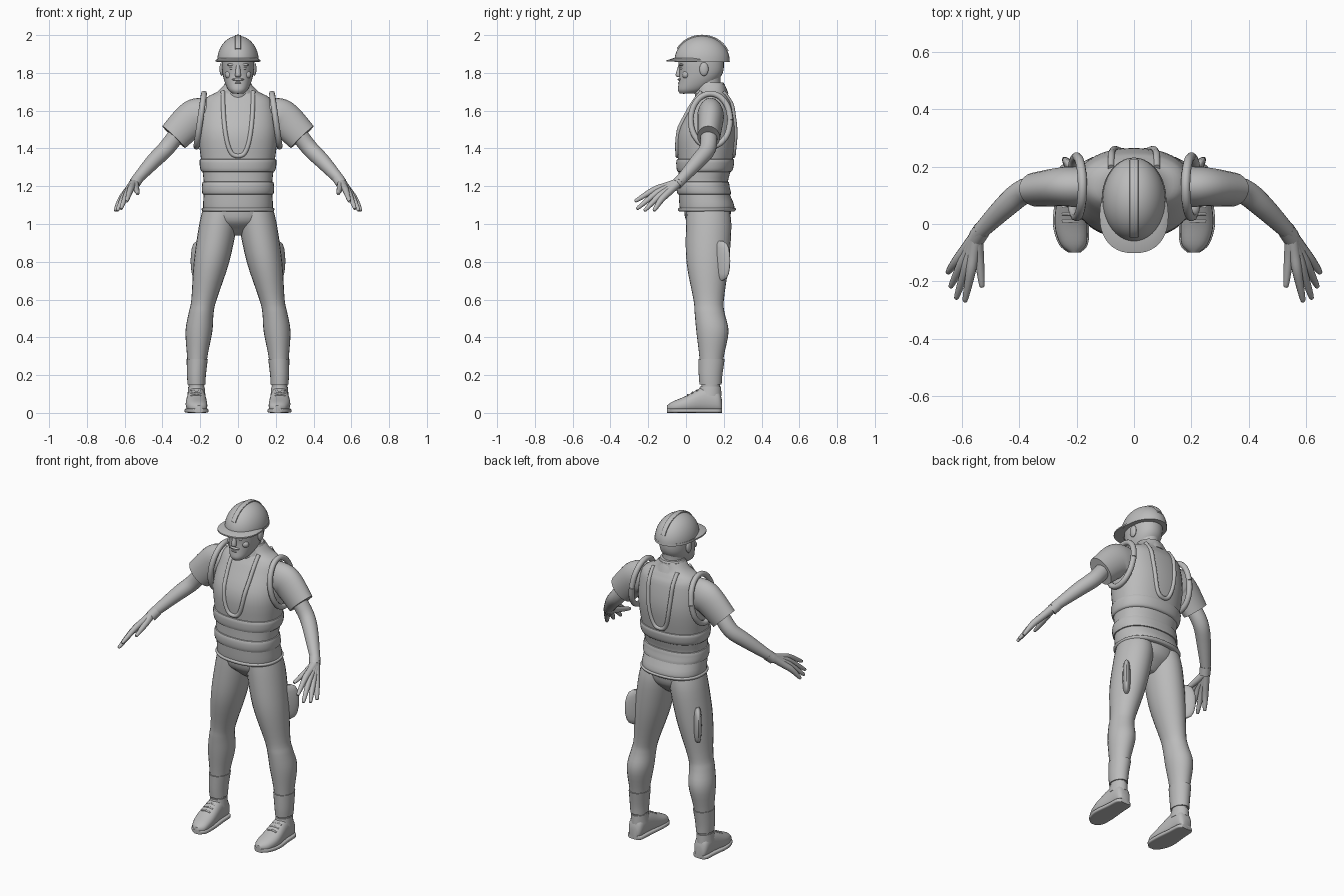
import bpy, bmesh, math
from mathutils import Vector, Matrix

if "Cube" in bpy.data.objects:
    bpy.data.objects.remove(bpy.data.objects["Cube"])

X, Y, Z = Matrix.Identity(3)
SQUARENESS = 2.3

grey = bpy.data.materials.new("plain grey")
grey.use_nodes = True
grey.diffuse_color = (.5, .5, .5, 1)
grey.node_tree.nodes["Principled BSDF"].inputs["Base Color"].default_value = grey.diffuse_color


def finish(name, bm, mirror):
    """Turn a bmesh into a smooth shaded object, mirrored in x on request."""
    bmesh.ops.recalc_face_normals(bm, faces=bm.faces)
    mesh = bpy.data.meshes.new(name)
    bm.to_mesh(mesh)
    bm.free()
    for poly in mesh.polygons:
        poly.use_smooth = True
    mesh.set_sharp_from_angle(angle=math.radians(45))
    mesh.materials.append(grey)
    obj = bpy.data.objects.new(name, mesh)
    bpy.context.collection.objects.link(obj)
    if mirror:
        obj.modifiers.new("mirror", "MIRROR").use_mirror_merge = False


def spline(rows, steps):
    """Pass a smooth curve through rows of any width."""
    rows = [Vector(row) for row in rows]
    result = []
    for i, (p, q) in enumerate(zip(rows, rows[1:])):
        before = rows[max(i - 1, 0)]
        after = rows[min(i + 2, len(rows) - 1)]
        m, n = (q - before) / 2, (after - p) / 2
        for s in range(steps):
            t = s / steps
            result.append(p + m * t + (3 * (q - p) - 2 * m - n) * t * t
                          + (2 * (p - q) + m + n) * t ** 3)
    return result + [rows[-1]]


def loft(name, rows, ref=X, axis=None, ratio=1, power=2, sides=24, steps=4, mirror=False):
    """Skin rounded rings; a row holds centre x, y, z, a radius and maybe a second radius."""
    rows = spline([row if len(row) > 4 else (*row, row[3] * ratio) for row in rows], steps)
    bm = bmesh.new()
    rings = []
    for i, row in enumerate(rows):
        centre = Vector(row[:3])
        ahead, behind = rows[min(i + 1, len(rows) - 1)], rows[max(i - 1, 0)]
        along = axis or (Vector(ahead[:3]) - Vector(behind[:3])).normalized()
        u = (ref - along * ref.dot(along)).normalized()
        v = along.cross(u)
        ring = []
        for k in range(sides):
            angle = math.tau * k / sides
            c, s = math.cos(angle), math.sin(angle)
            c = math.copysign(abs(c) ** (2 / power), c)
            s = math.copysign(abs(s) ** (2 / power), s)
            ring.append(bm.verts.new(centre + u * c * row[3] + v * s * row[4]))
        rings.append(ring)
    for low, high in zip(rings, rings[1:]):
        for k in range(sides):
            n = (k + 1) % sides
            bm.faces.new((low[k], low[n], high[n], high[k]))
    bm.faces.new(rings[0])
    bm.faces.new(rings[-1])
    finish(name, bm, mirror)


def tube(name, points, radius, ref=X, mirror=False):
    """Round cord along a path."""
    loft(name, [(*point, radius) for point in points], ref, sides=10, mirror=mirror)


def blob(name, centre, size, mirror=False):
    """Ellipsoid for small facial forms."""
    bm = bmesh.new()
    bmesh.ops.create_uvsphere(bm, u_segments=20, v_segments=12, radius=1,
                              matrix=Matrix.LocRotScale(Vector(centre), None, Vector(size)))
    finish(name, bm, mirror)


# Vest body
torso = [(0, .11, 1.07, .18, .14), (0, .11, 1.1, .185, .145), (0, .09, 1.2, .18, .13),
         (0, .1, 1.3, .19, .14), (0, .11, 1.48, .21, .155), (0, .135, 1.62, .19, .115),
         (0, .14, 1.67, .165, .09), (0, .14, 1.7, .11, .075), (0, .135, 1.74, .07, .07)]
loft("vest_body", torso, axis=Z, power=SQUARENESS, sides=40)
fine_torso = spline(torso, 12)


def torso_ring(z, grow=0):
    """Ring of the vest at a height, grown outwards."""
    near = min(fine_torso, key=lambda row: abs(row[2] - z))
    return (0, near[1], z, near[3] + grow, near[4] + grow)


def torso_point(x, z, side):
    """Point on the front or back of the vest."""
    ring = torso_ring(z)
    depth = ring[4] * (1 - abs(x / ring[3]) ** SQUARENESS) ** (1 / SQUARENESS)
    return (x, ring[1] + side * depth, z)


# Raised bands and hem around the waist
for name, middle, half in (("lower_band", 1.19, .035), ("upper_band", 1.31, .035), ("vest_hem", 1.075, .01)):
    turns = [math.pi * i / 8 for i in range(9)]
    loft(name, [torso_ring(middle - half * math.cos(t), .015 * abs(math.sin(t)) ** .5 - .004) for t in turns],
         axis=Z, power=SQUARENESS, sides=40, steps=1)

# U shaped neck trims
for name, side in (("front_neck_trim", -1), ("back_neck_trim", 1)):
    path = []
    for i in range(17):
        turn = math.pi * i / 16
        across = math.copysign(abs(math.cos(turn)) ** .7, math.cos(turn))
        path.append(torso_point(.08 * across, 1.7 - .34 * math.sin(turn), side))
    tube(name, path, .012, Y)

# Collar
loft("collar", [(0, .135, 1.69, .09), (0, .133, 1.72, .08), (0, .13, 1.75, .068)], axis=Z)

# Armhole trims, leaning in towards the shoulder
turns = [math.tau * i / 12 for i in range(13)]
tube("armhole_trims", [(.2 - .02 * math.sin(t), .13 + .105 * math.cos(t), 1.55 + .14 * math.sin(t))
                       for t in turns], .016, mirror=True)

# Sleeves and arms
loft("sleeves", [(.12, .13, 1.58, .06), (.2, .13, 1.57, .07), (.25, .13, 1.55, .068), (.34, .12, 1.46, .06)],
     Y, ratio=1.4, mirror=True)
loft("forearms", [(.31, .12, 1.49, .045), (.38, .115, 1.4, .044), (.45, .06, 1.33, .04), (.55, -.04, 1.22, .026)],
     Y, mirror=True)
tube("wrist_cuffs", [(.53, -.02, 1.24), (.55, -.05, 1.21)], .031, Y, mirror=True)

# Hands: knuckles are spread evenly, each finger tapers to its tip
wrist, first, last = Vector((.55, -.04, 1.22)), Vector((.57, -.17, 1.18)), Vector((.62, -.13, 1.13))
tips = {"index_fingers": (.59, -.27, 1.12), "middle_fingers": (.62, -.26, 1.08),
        "ring_fingers": (.64, -.22, 1.07), "little_fingers": (.65, -.17, 1.07)}


def finger(name, knuckle, tip):
    end = tip.lerp(knuckle, .1)
    loft(name, [(*wrist, .023), (*wrist.lerp(knuckle, .5), .02), (*knuckle, .017), (*end, .01), (*tip, .003)],
         sides=12, mirror=True)


for i, (name, tip) in enumerate(tips.items()):
    finger(name, first.lerp(last, i / 3), Vector(tip))
finger("thumbs", Vector((.54, -.12, 1.19)), Vector((.53, -.22, 1.16)))

# Trousers
loft("pelvis", [(0, .12, .94, .05), (0, .12, .97, .1), (0, .115, 1.02, .165), (0, .115, 1.1, .18)],
     axis=Z, ratio=.7, sides=32)
loft("legs", [(.09, .115, 1.1, .09), (.105, .12, 1, .1), (.14, .115, .8, .094), (.18, .12, .6, .067),
              (.195, .125, .53, .066), (.207, .14, .43, .071), (.216, .135, .29, .053), (.22, .13, .13, .04)],
     axis=Z, ratio=1.2, mirror=True)
loft("shin_cuffs", [(.216, .135, .285, .056), (.22, .13, .2, .05), (.22, .13, .15, .047)],
     axis=Z, ratio=1.25, mirror=True)

# Thigh pouches, standing out towards the back
turns = [.15 + .355 * i for i in range(9)]
loft("thigh_pouches", [(.2, .175, .805 - .105 * math.cos(t), .075 * math.sin(t) ** .5) for t in turns],
     Vector((1, 1.2, 0)), Z, ratio=.3, steps=1, mirror=True)

# Boots and soles share one outline of depth, height and half width
outline = [(.19, .07, .025), (.17, .12, .043), (.1, .14, .048), (0, .09, .057), (-.07, .06, .045), (-.1, .04, .015)]
for name, grow, power in (("boots", 0, SQUARENESS), ("soles", .006, 5)):
    rows = []
    for y, height, width in outline:
        rise = .012 if grow else height / 2
        rows.append((.22 + min(y, 0) * .12, y, rise, width + grow, rise))
    loft(name, rows, axis=-Y, power=power, mirror=True)
loft("boot_ankles", [(.22, .125, .09, .048), (.22, .13, .14, .043)], axis=Z, ratio=1.3, mirror=True)
for i in range(3):
    y, z = .06 - .025 * i, .12 - .012 * i
    tube(f"boot_laces_{i + 1}", [(.195, y, z - .006), (.22, y, z), (.25, y, z - .006)], .005, Y, mirror=True)

# Head and neck
loft("neck", [(0, .13, 1.66, .065), (0, .11, 1.74, .061), (0, .11, 1.82, .065)], axis=Z, ratio=1.2)
loft("head", [(0, .01, 1.69, .03), (0, .03, 1.71, .052), (0, .06, 1.75, .07), (0, .08, 1.8, .082),
              (0, .08, 1.86, .086), (0, .08, 1.9, .08)], axis=Z, ratio=1.4, power=2.2, sides=32)
loft("nose", [(0, -.03, 1.845, .009), (0, -.04, 1.79, .015), (0, -.033, 1.778, .011)], axis=Z, sides=16)
blob("ears", (.086, .095, 1.82), (.012, .024, .036), True)
blob("brows", (.032, -.022, 1.843), (.026, .014, .008), True)
blob("eyes", (.032, -.02, 1.824), (.014, .012, .008), True)
blob("cheeks", (.045, 0, 1.79), (.025, .02, .022), True)
blob("moustache", (0, -.03, 1.765), (.032, .014, .008))
blob("lower_lip", (0, -.03, 1.747), (.02, .013, .006))
blob("chin_beard", (0, -.012, 1.715), (.036, .027, .026))

# Hard hat: dome, rim, brim with peak, and centre ridge
turns = [.17 * i for i in range(10)]
loft("hat_dome", [(0, .085, 1.862 + .134 * math.sin(t), .11 * math.cos(t)) for t in turns],
     axis=Z, ratio=1.33, sides=40, steps=2)
loft("hat_rim", [(0, .085, 1.858, .113), (0, .085, 1.872, .112)], axis=Z, ratio=1.3, sides=40, steps=1)
loft("hat_brim", [(0, .03, 1.859, .12), (0, .03, 1.867, .12), (0, .05, 1.88, .1)],
     axis=Z, ratio=1.1, power=SQUARENESS, sides=40, steps=1)
turns = [.5 + .25 * i for i in range(10)]
loft("hat_ridge", [(0, .085 - .147 * math.cos(t), 1.862 + .134 * math.sin(t), .015) for t in turns],
     ratio=.4, power=4)
